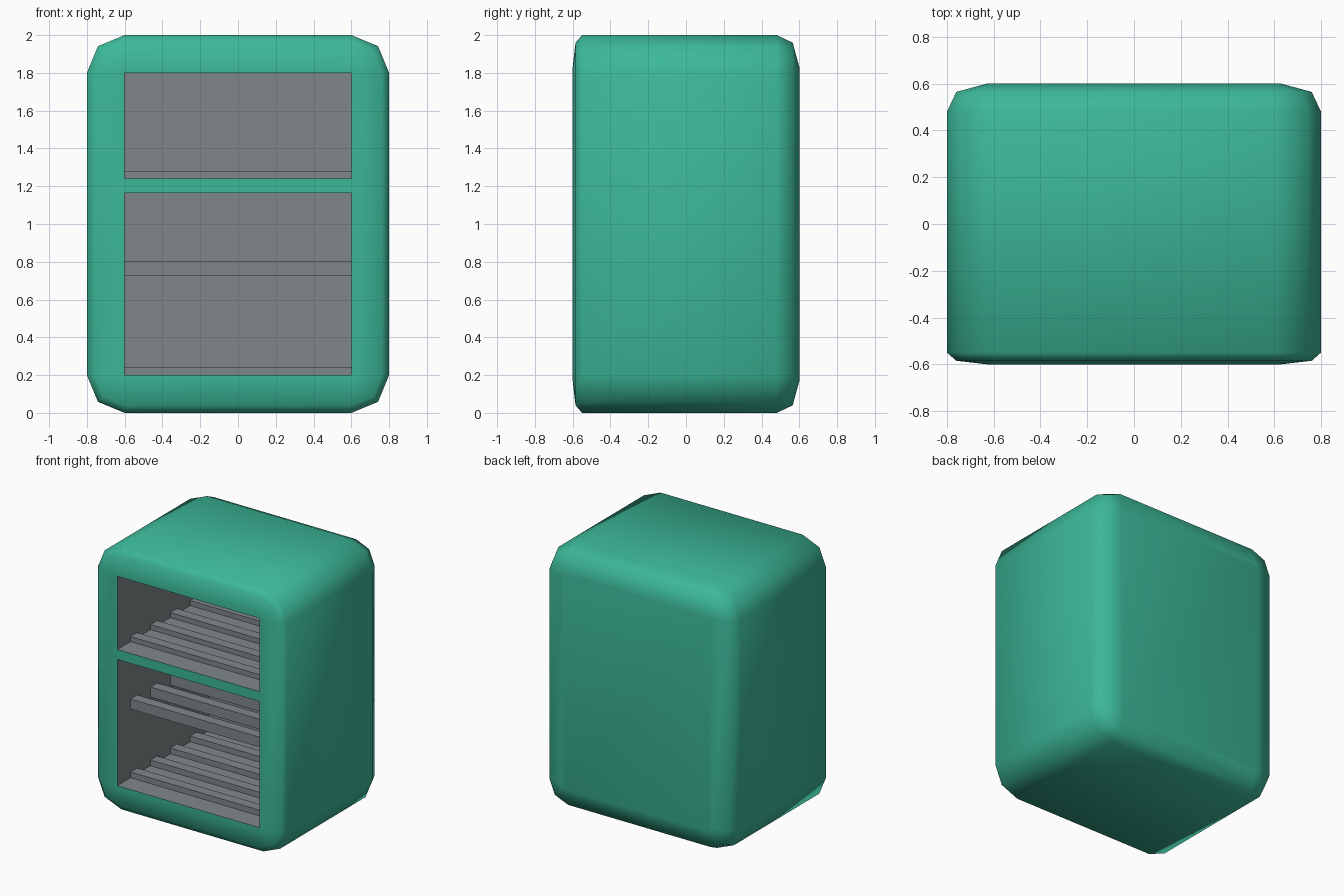
import bpy, bmesh, math
from mathutils import Vector

if "Cube" in bpy.data.objects:
    bpy.data.objects.remove(bpy.data.objects["Cube"])


def material(name, rgb):
    m = bpy.data.materials.new(name)
    m.diffuse_color = (*rgb, 1)
    m.use_nodes = True
    m.node_tree.nodes["Principled BSDF"].inputs["Base Color"].default_value = m.diffuse_color
    return m


GREEN = material("teal green", (0.045, 0.48, 0.315))
GREY = material("rack grey", (0.216, 0.242, 0.254))


def make_object(name, bm, mats):
    bmesh.ops.recalc_face_normals(bm, faces=bm.faces[:])
    me = bpy.data.meshes.new(name)
    bm.to_mesh(me)
    bm.free()
    for m in mats:
        me.materials.append(m)
    ob = bpy.data.objects.new(name, me)
    bpy.context.collection.objects.link(ob)
    return ob


def rounded_ring(bm, y, radius):
    """Rounded rectangle with two-segment corners, all sharing arc centres."""
    verts = []
    for sx, sz, start in ((1, 1, 0), (-1, 1, 90), (-1, -1, 180), (1, -1, 270)):
        for step in (0, 45, 90):
            a = math.radians(start + step)
            verts.append(bm.verts.new((sx * 0.6 + radius * math.cos(a), y,
                                       1 + sz * 0.8 + radius * math.sin(a))))
    return verts


def loop_edges(bm, verts):
    return [bm.edges.new((v, verts[(i + 1) % len(verts)])) for i, v in enumerate(verts)]


# Cabinet shell: bevelled rings from front to back
bm = bmesh.new()
rings = [rounded_ring(bm, y, r) for y, r in (
    (-0.6, 0.03), (-0.585, 0.16), (-0.55, 0.2), (0.48, 0.2), (0.565, 0.16), (0.6, 0.03))]
for a, b in zip(rings, rings[1:]):
    for i in range(12):
        j = (i + 1) % 12
        bm.faces.new((a[i], a[j], b[j], b[i]))
bm.faces.new(rings[-1])

# Two compartments, grey inside
rim = [bm.edges.get((rings[0][i], rings[0][(i + 1) % 12])) for i in range(12)]
for z0, z1 in ((0.2, 1.165), (1.24, 1.8)):
    front, back = ([bm.verts.new((x, y, z)) for x, z in
                    ((-0.6, z0), (0.6, z0), (0.6, z1), (-0.6, z1))] for y in (-0.6, 0.5))
    rim += loop_edges(bm, front)
    for i in range(4):
        j = (i + 1) % 4
        bm.faces.new((front[i], front[j], back[j], back[i])).material_index = 1
    bm.faces.new(back).material_index = 1

# Front frame around the compartments
bmesh.ops.triangle_fill(bm, use_beauty=True, edges=rim, normal=Vector((0, -1, 0)))
body = make_object("cabinet_body", bm, (GREEN, GREY))
bpy.context.view_layer.objects.active = body
body.select_set(True)
bpy.ops.object.shade_smooth_by_angle(angle=math.radians(60))
body.select_set(False)

# Rack bars: four on each floor and four across the lower compartment
for shelf, zc in (("lower", 0.205), ("middle", 0.763), ("upper", 1.24)):
    for k in range(4):
        bm = bmesh.new()
        bmesh.ops.create_cube(bm, size=1)
        bmesh.ops.scale(bm, vec=(1.2, 0.08, 0.077), verts=bm.verts)
        ob = make_object(f"{shelf}_rack_bar_{k + 1}", bm, (GREY,))
        ob.location = (0, -0.4 + 0.24 * k, zc)
